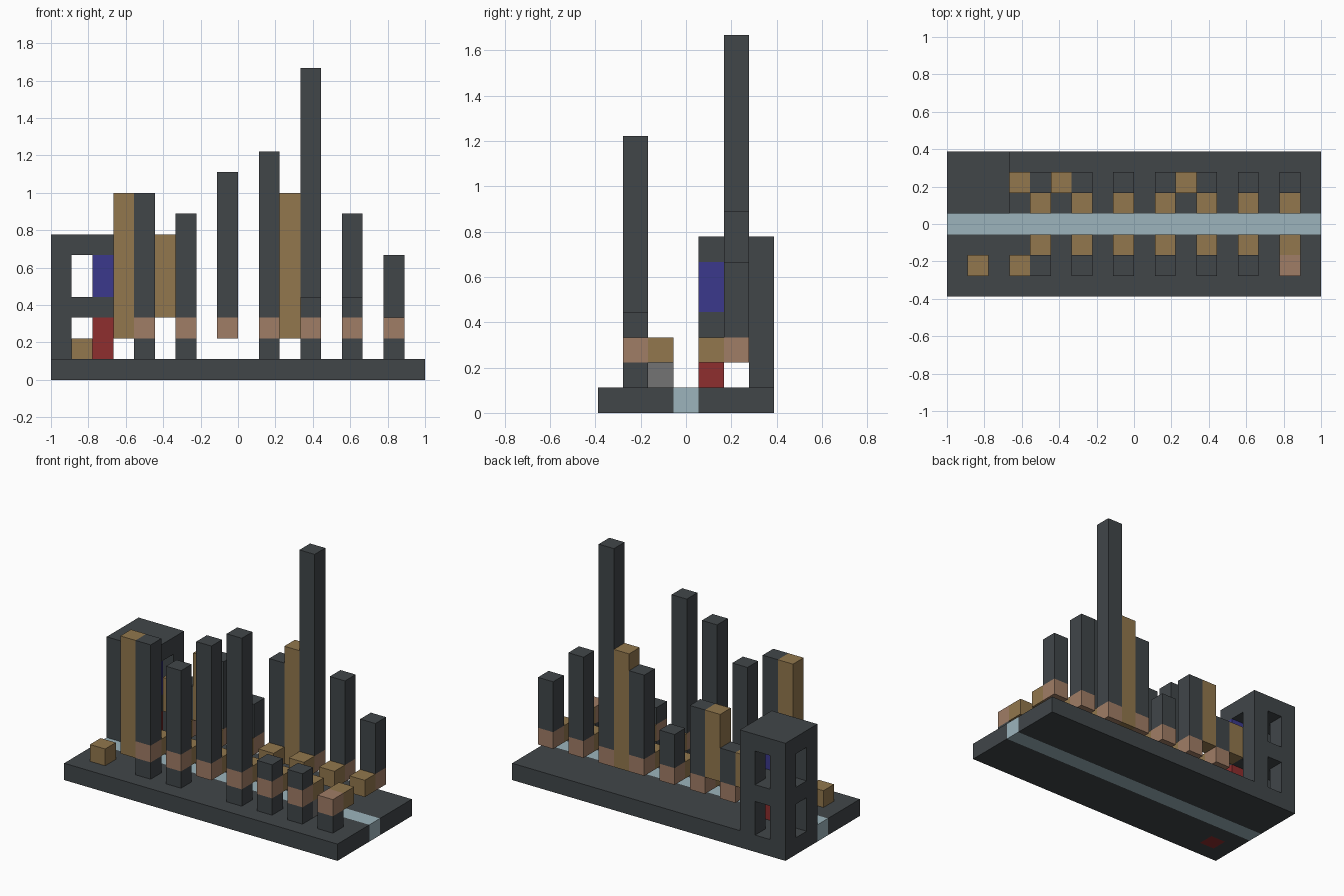
import bpy, bmesh
from mathutils import Vector

old = bpy.data.objects.get("Cube")
if old:
    bpy.data.objects.remove(old, do_unlink=True)

U = 1 / 9                        # side of one block
ORIGIN = Vector((-9, -3.5, 0))   # corner of the block grid


def material(name, *rgb):
    linear = [((c / 255 + 0.055) / 1.055) ** 2.4 for c in rgb] + [1]
    m = bpy.data.materials.new(name)
    m.use_nodes = True
    m.diffuse_color = linear
    m.node_tree.nodes["Principled BSDF"].inputs["Base Color"].default_value = linear
    return m


DARK = material("dark slate", 65, 70, 73)
WATER = material("pale blue", 156, 180, 188)
TAN = material("tan", 146, 119, 77)
CLAY = material("clay pink", 160, 125, 102)
RED = material("deep red", 142, 46, 46)
BLUE = material("indigo", 59, 57, 140)
GREY = material("grey", 115, 115, 115)


def new_object(name, bm, mats):
    mesh = bpy.data.meshes.new(name)
    bm.to_mesh(mesh)
    bm.free()
    for m in mats:
        mesh.materials.append(m)
    obj = bpy.data.objects.new(name, mesh)
    bpy.context.collection.objects.link(obj)
    return obj


def add_box(bm, lo, hi, index=0):
    """Box between two corners given in block units."""
    made = bmesh.ops.create_cube(bm, size=1)["verts"]
    lo, hi = Vector(lo), Vector(hi)
    for v in made:
        v.co = (ORIGIN + (lo + hi) / 2 + v.co * (hi - lo)) * U
    for f in {f for v in made for f in v.link_faces}:
        f.material_index = index


def box(name, lo, hi, mat):
    bm = bmesh.new()
    add_box(bm, lo, hi)
    return new_object(name, bm, [mat])


def column(name, x, y, layers):
    """Stack of one-block-wide layers: (bottom, top, material)."""
    bm = bmesh.new()
    mats = []
    for bottom, top, mat in layers:
        if mat not in mats:
            mats.append(mat)
        add_box(bm, (x, y, bottom), (x + 1, y + 1, top), mats.index(mat))
    return new_object(name, bm, mats)


# Ground slab with the water channel and the red square underneath
bm = bmesh.new()
add_box(bm, (0, 0, 0), (18, 7, 1))
for axis, cuts in ((0, (1, 2)), (1, (1, 2, 3, 4))):
    for c in cuts:
        normal = Vector((0, 0, 0))
        normal[axis] = 1
        point = (ORIGIN + normal * c) * U
        bmesh.ops.bisect_plane(bm, geom=bm.verts[:] + bm.edges[:] + bm.faces[:],
                               plane_co=point, plane_no=normal)
for f in bm.faces:
    p = f.calc_center_median() / U - ORIGIN
    if 3 < p.y < 4:
        f.material_index = 1
    elif 1 < p.x < 2 and 1 < p.y < 2 and f.normal.z < -0.5:
        f.material_index = 2
new_object("ground_slab", bm, [DARK, WATER, RED])

# Two-storey gatehouse with an opening in each wall
bm = bmesh.new()
for floor in (3, 6):
    add_box(bm, (0, 4, floor), (3, 7, floor + 1))
for x, y in ((0, 4), (0, 6), (2, 6)):
    for bottom in (1, 4):
        add_box(bm, (x, y, bottom), (x + 1, y + 1, bottom + 2))
new_object("gatehouse", bm, [DARK])
box("red_corner_post", (2, 4, 1), (3, 5, 3), RED)
box("blue_corner_post", (2, 4, 4), (3, 5, 6), BLUE)

# Two rows of towers with clay bands and tan awnings over the channel
xs = range(4, 17, 2)
front_tops = (9, 8, 10, 11, 4, 4, 3)
back_tops = (5, 7, 5, 8, 15, 8, 6)
for x, front, back in zip(xs, front_tops, back_tops):
    layers = [(2, 3, CLAY)]
    if front > 3:
        layers.append((3, front, DARK))
    if x != 8:
        layers.append((1, 2, DARK))
    column(f"front_tower_{x}", x, 1, layers)
    column(f"back_tower_{x}", x, 5, [(2, 3, CLAY), (3, back, DARK)])
    box(f"front_awning_{x}", (x, 2, 2), (x + 1, 3, 3), TAN)
    box(f"back_awning_{x}", (x, 4, 2), (x + 1, 5, 3), TAN)
box("awning_support", (14, 2, 1), (15, 3, 2), GREY)

# Tan annexes beside the towers and the loose block
for name, x, y, bottom, top in (("front_annex", 3, 1, 2, 9),
                                ("back_annex_low", 3, 5, 3, 5),
                                ("back_annex_mid", 5, 5, 3, 7),
                                ("back_annex_tall", 11, 5, 2, 9),
                                ("loose_block", 1, 1, 1, 2)):
    column(name, x, y, [(bottom, top, TAN)])
